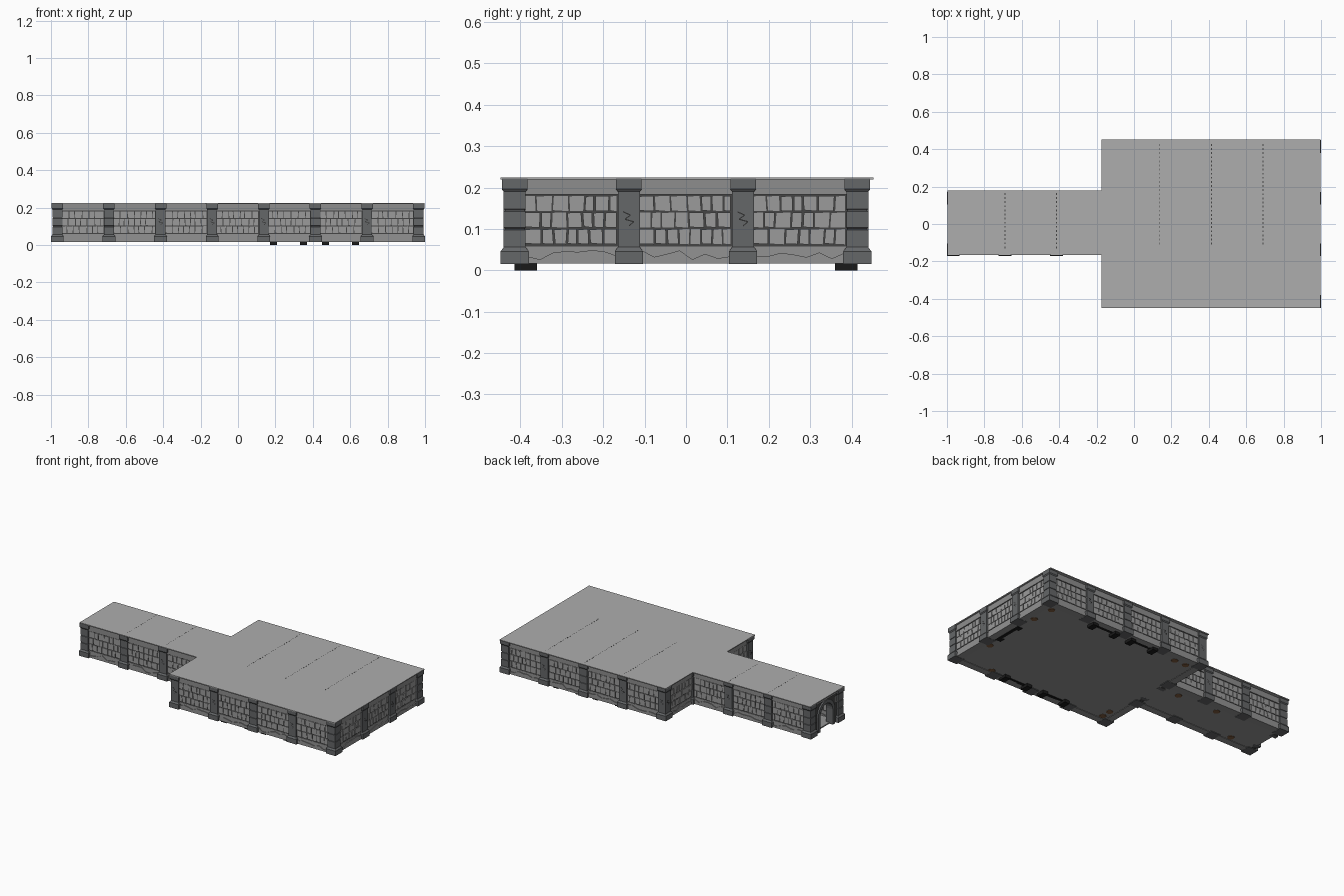
import bpy, bmesh, math, random
from mathutils import Matrix, Vector

if "Cube" in bpy.data.objects:
    bpy.data.objects.remove(bpy.data.objects["Cube"])

random.seed(4)
S = 0.276                                   # grid step between pillars
X = [-0.966 + S * i for i in range(8)]
Y = [-0.414 + S * i for i in range(4)]
Z0, Z1 = 0.015, 0.222
parts = {}


def part(name):
    return parts.setdefault(name, bmesh.new())


def box(name, x0, x1, y0, y1, z0, z1, m=Matrix()):
    mat = m @ Matrix.Translation(((x0 + x1) / 2, (y0 + y1) / 2, (z0 + z1) / 2)) \
        @ Matrix.Diagonal((x1 - x0, y1 - y0, z1 - z0, 1))
    bmesh.ops.create_cube(part(name), size=1, matrix=mat)


def prism(name, pts, v0, v1, m):
    """Extrude a (u, z) outline through the wall thickness v0..v1."""
    bm = part(name)
    a = [bm.verts.new(m @ Vector((u, v0, z))) for u, z in pts]
    b = [bm.verts.new(m @ Vector((u, v1, z))) for u, z in pts]
    fs = [bm.faces.new(a), bm.faces.new(b[::-1])]
    n = len(pts)
    for i in range(n):
        fs.append(bm.faces.new((a[i], b[i], b[(i + 1) % n], a[(i + 1) % n])))
    bmesh.ops.recalc_face_normals(bm, faces=fs)


def lathe(name, profile, sides, x, y, turn=0.0, square=False):
    """Stack of polygon rings (z, radius), capped top and bottom."""
    bm = part(name)
    k = 1 / math.cos(math.pi / 4) if square else 1
    rings = []
    for z, r in profile:
        rings.append([bm.verts.new((x + r * k * math.cos(turn + math.tau * i / sides),
                                    y + r * k * math.sin(turn + math.tau * i / sides), z))
                      for i in range(sides)])
    for lo, hi in zip(rings, rings[1:]):
        for i in range(sides):
            j = (i + 1) % sides
            bm.faces.new((lo[i], lo[j], hi[j], hi[i]))
    bm.faces.new(rings[0][::-1])
    bm.faces.new(rings[-1])


def arch(r, spring, n=12):
    """Outline points over an arch, left foot to right foot."""
    pts = [(-r, Z0 + 0.003)]
    pts += [(-r * math.cos(math.pi * i / n), spring + r * math.sin(math.pi * i / n)) for i in range(n + 1)]
    return pts + [(r, Z0 + 0.003)]


def bricks(m, clear=0.0):
    """Three courses of uneven bricks with open joints, both wall faces."""
    for row in range(3):
        z0, z1 = 0.063 + row * 0.04, 0.100 + row * 0.04
        u, slant = -0.112, 0.0
        while u < 0.108:
            w = random.uniform(0.024, 0.042)
            e = min(u + w, 0.112)
            if 0.112 - e < 0.014:
                e = 0.112
            s2 = 0 if e == 0.112 else random.uniform(-0.003, 0.003)
            if min(abs(u), abs(e)) > clear or clear == 0:
                d = random.uniform(0.0165, 0.019)
                lo = z0 + random.uniform(0, 0.003)
                prism("wall_bricks", [(u, lo), (e - 0.004, z0), (e - 0.004 + s2, z1),
                                      (u + slant, z1 - random.uniform(0, 0.002))], -d, d, m)
            u, slant = e, s2


def wall(x, y, turned, door=False):
    m = Matrix.Translation((x, y, 0)) @ Matrix.Rotation(math.pi / 2 if turned else 0, 4, 'Z')
    h = S / 2
    if door:
        inner, outer = arch(0.062, 0.115), arch(0.084, 0.115)
        prism("wall_core", [(-h, Z0 + 0.003)] + outer + [(h, Z0 + 0.003), (h, Z1), (-h, Z1)], -0.014, 0.014, m)
        for i in range(len(inner) - 1):       # voussoir ring
            prism("door_arch", [inner[i], outer[i], outer[i + 1], inner[i + 1]], -0.024, 0.024, m)
        bricks(m, 0.086)
        box("wall_top_band", -h, h, -0.021, 0.021, 0.2, Z1, m)
        return
    box("wall_core", -h, h, -0.014, 0.014, Z0 + 0.003, Z1, m)
    bricks(m)
    box("wall_top_band", -h, h, -0.021, 0.021, 0.183, Z1, m)
    # rough rubble footing with a wavy top edge
    n = 9
    top = [(h - S * i / n, random.uniform(0.026, 0.05)) for i in range(n + 1)]
    prism("wall_footing", [(-h, Z0 + 0.001), (h, Z0 + 0.001)] + top, -0.022, 0.022, m)
    box("wall_footing", -h, h, -0.0175, 0.0175, Z0 + 0.002, 0.058, m)


# pillars: flared base, shaft, cap; some with joints, others with cracks
def pillar(x, y, jointed):
    prof = [(Z0, 0.034), (0.046, 0.034), (0.056, 0.0265)]
    if jointed:
        for z in (0.1, 0.145):
            prof += [(z - 0.003, 0.0265), (z - 0.0015, 0.024), (z + 0.0015, 0.024), (z + 0.003, 0.0265)]
    prof += [(0.19, 0.0265), (0.196, 0.031), (Z1, 0.031)]
    lathe("pillars", prof, 4, x, y, math.pi / 4, True)
    if not jointed:
        zig = [(-0.014, 0.14), (0.004, 0.132), (-0.01, 0.122), (0.012, 0.116), (0.0, 0.106)]
        for k in range(4):
            m = Matrix.Translation((x, y, 0)) @ Matrix.Rotation(k * math.pi / 2, 4, 'Z')
            for (a, b), (c, d) in zip(zig, zig[1:]):
                prism("pillar_cracks", [(a, b), (c, d), (c, d + 0.003), (a, b + 0.003)], -0.0268, -0.026, m)


for i, x in enumerate(X):
    ys = Y[1:3] if i < 3 else (Y if i in (3, 7) else (Y[0], Y[3]))
    for y in ys:
        pillar(x, y, (i in (0, 1, 2, 7) and y in (Y[0], Y[3])) or i in (0, 1, 5))

# walls along x, then across y; arched doors at the entry and at the room
for i in range(7):
    xm = (X[i] + X[i + 1]) / 2
    for y in (Y[1:3] if i < 3 else (Y[0], Y[3])):
        wall(xm, y, False)
for j in range(3):
    ym = (Y[j] + Y[j + 1]) / 2
    wall(X[7], ym, True)
    wall(X[3], ym, True, door=(j == 1))
wall(X[0], 0, True, door=True)

# floor slabs and flat roof
box("floor", X[3], X[7], Y[0], Y[3], 0.0185, 0.026)
box("floor", X[0], X[3], Y[1], Y[2], 0.0185, 0.026)
box("roof", -0.173, 0.996, -0.448, 0.453, 0.219, 0.2245)
box("roof", -0.998, -0.173, -0.167, 0.178, 0.219, 0.2245)

# dotted seams on the roof
for i in (1, 2, 4, 5, 6):
    y, end = (-0.13, 0.16) if i < 3 else (-0.11, 0.44)
    while y < end:
        box("roof_seams", X[i] - 0.002, X[i] + 0.002, y, y + 0.01, 0.222, 0.2248)
        y += 0.022


# black hearth frames against the room walls; feet reach below the floor
def hearth(x, y, turned, z):
    m = Matrix.Translation((x, y, 0)) @ Matrix.Rotation(math.pi / 2 if turned else 0, 4, 'Z')
    for s in (-1, 1):
        box("hearth_frames", s * 0.08 - 0.018, s * 0.08 + 0.018, -0.0275, 0.0275, z, 0.11, m)
    box("hearth_frames", -0.062, 0.062, -0.01, 0.01, 0.016, 0.11, m)
    box("hearth_frames", -0.105, 0.105, -0.03, 0.03, 0.11, 0.13, m)


for x in (0.27, 0.548):
    for s in (-1, 1):
        hearth(x, s * 0.3875, False, 0.0)
hearth(0.93, 0.0, True, 0.0165)

# barrels standing through the floor
for x, y in [(0.91, 0.36), (0.92, 0.22), (0.92, -0.17), (0.73, -0.38), (-0.08, -0.31), (-0.08, -0.37),
             (0.01, 0.37), (-0.07, 0.37), (-0.26, 0.08), (-0.54, 0.08), (-0.79, -0.09)]:
    lathe("barrels", [(0.0165, 0.02), (0.035, 0.025), (0.06, 0.025), (0.08, 0.02)], 12, x, y)

colors = {
    "pillars": (0.13, 0.135, 0.14), "door_arch": (0.13, 0.135, 0.14), "pillar_cracks": (0.03, 0.03, 0.03),
    "wall_core": (0.06, 0.06, 0.06), "wall_bricks": (0.33, 0.33, 0.33), "wall_top_band": (0.27, 0.27, 0.27),
    "wall_footing": (0.29, 0.29, 0.29), "floor": (0.3, 0.3, 0.3), "roof": (0.42, 0.42, 0.42),
    "roof_seams": (0.06, 0.06, 0.06), "hearth_frames": (0.01, 0.01, 0.01), "barrels": (0.22, 0.11, 0.05),
}
for name, bm in parts.items():
    me = bpy.data.meshes.new(name)
    bm.to_mesh(me)
    bm.free()
    ob = bpy.data.objects.new(name, me)
    bpy.context.collection.objects.link(ob)
    mat = bpy.data.materials.new(name + "_color")
    mat.diffuse_color = (*colors[name], 1)
    mat.use_nodes = True
    mat.node_tree.nodes["Principled BSDF"].inputs["Base Color"].default_value = mat.diffuse_color
    me.materials.append(mat)
